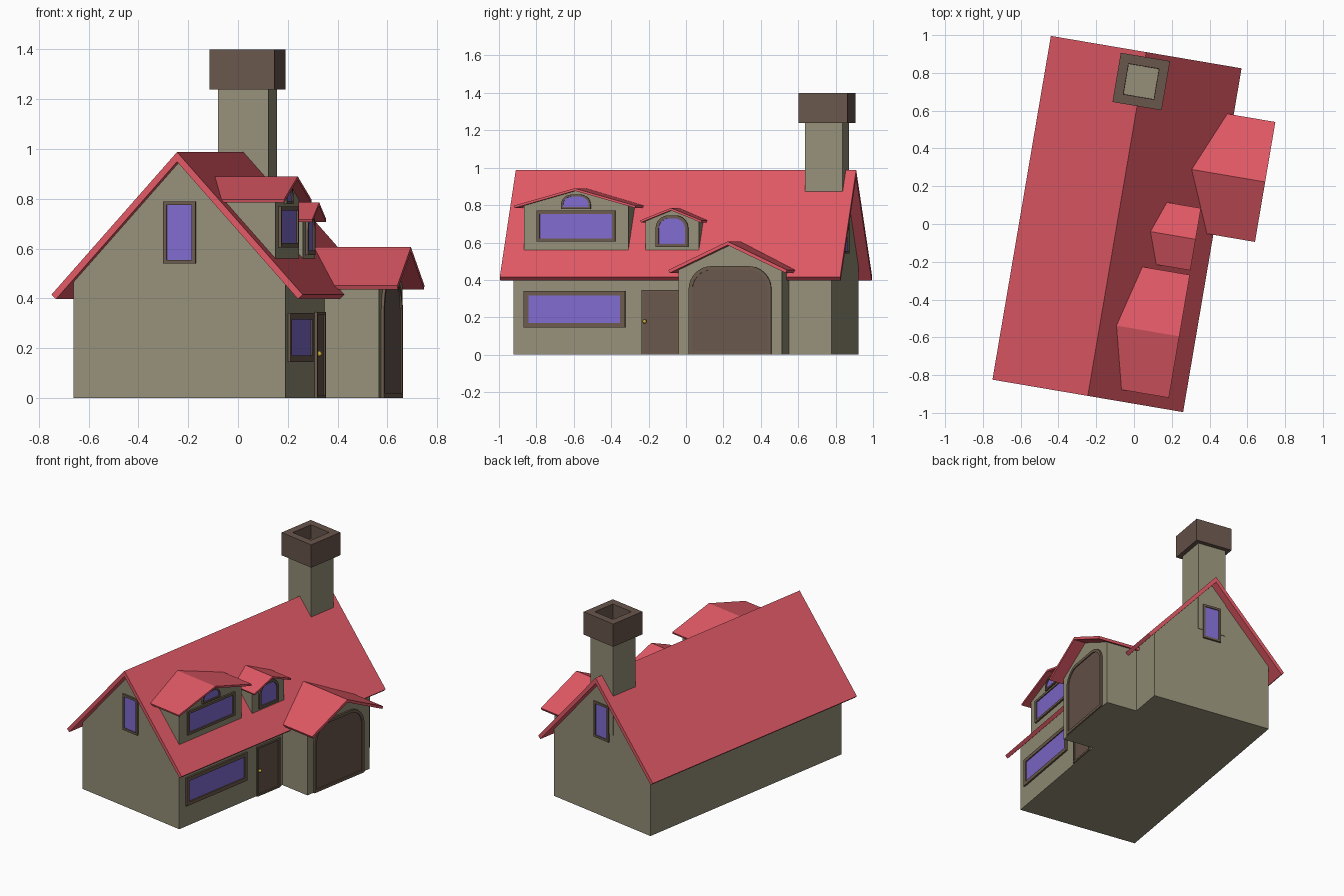
import bpy, bmesh, math
from mathutils import Matrix, Vector

if "Cube" in bpy.data.objects:
    bpy.data.objects.remove(bpy.data.objects["Cube"])

# House frame: u across, v along the ridge, turned a little about z
FRAME = Matrix.Translation((-0.09, 0, 0)) @ Matrix.Rotation(math.radians(-9.65), 4, 'Z')


def material(name, rgb):
    m = bpy.data.materials.new(name)
    m.diffuse_color = (*rgb, 1)
    m.use_nodes = True
    m.node_tree.nodes["Principled BSDF"].inputs["Base Color"].default_value = m.diffuse_color
    return m


WALL = material("plaster", (0.30, 0.28, 0.19))
ROOF = material("roof_red", (0.75, 0.10, 0.13))
BROWN = material("dark_wood", (0.14, 0.093, 0.073))
TRIM = material("trim_wood", (0.15, 0.105, 0.072))
GLASS = material("glass", (0.22, 0.15, 0.63))
GOLD = material("brass", (0.6, 0.42, 0.04))


def finish(name, bm, mat):
    bmesh.ops.recalc_face_normals(bm, faces=bm.faces)
    me = bpy.data.meshes.new(name)
    bm.to_mesh(me)
    bm.free()
    me.materials.append(mat)
    ob = bpy.data.objects.new(name, me)
    ob.matrix_world = FRAME
    bpy.context.collection.objects.link(ob)
    return ob


def prism(name, pts, d0, d1, axis, mat):
    """Extrude a (side, z) profile along u or v."""
    bm = bmesh.new()
    place = (lambda p, d: (d, p[0], p[1])) if axis == 'u' else (lambda p, d: (p[0], d, p[1]))
    face = bm.faces.new([bm.verts.new(place(p, d0)) for p in pts])
    ext = bmesh.ops.extrude_face_region(bm, geom=[face])
    move = Vector(place((0, 0), d1 - d0))
    bmesh.ops.translate(bm, vec=move, verts=[g for g in ext["geom"] if isinstance(g, bmesh.types.BMVert)])
    return finish(name, bm, mat)


def gabled(name, c, wall_hw, z0, roof_hw, ridge, eave, t, walls, roof, axis):
    """Gable-ended walls plus a folded roof slab whose eaves are cut square."""
    s = (ridge - eave) / roof_hw
    n = math.hypot(1, s)
    apex = ridge - t * n
    dx, dz = t * s / n, t / n
    zw = apex - s * wall_hw
    prism(name + "_walls", [(c - wall_hw, z0), (c + wall_hw, z0), (c + wall_hw, zw), (c, apex), (c - wall_hw, zw)],
          *walls, axis, WALL)
    prism(name + "_roof", [(c - roof_hw, eave), (c, ridge), (c + roof_hw, eave), (c + roof_hw - dx, eave - dz),
                           (c, apex), (c - roof_hw + dx, eave - dz)], *roof, axis, ROOF)


def outline(hw, z0, z1, r):
    """Rectangle with rounded top corners when r > 0."""
    pts = [(-hw, z0), (hw, z0)]
    steps = 8 if r else 0
    for cx, start in ((hw - r, 0), (-hw + r, 90)):
        for i in range(steps + 1):
            a = math.radians(start + (90 * i / steps if steps else 0))
            pts.append((cx + r * math.cos(a), z1 - r + r * math.sin(a)) if r else (cx, z1))
    return pts


def opening(name, facing, face, c, hw, z0, z1, w, r=0, mat=GLASS, depth=0.012):
    """Raised frame around a recessed pane; facing is u, front or back."""
    def place(p, d):
        if facing == 'u':
            return (face + d, c + p[0], p[1])
        return (c + p[0], face + (d if facing == 'back' else -d), p[1])
    outer = outline(hw, z0, z1, r)
    inner = outline(hw - w, z0 + w, z1 - w, max(r - w, 0))
    bm = bmesh.new()
    loops = [[bm.verts.new(place(p, d)) for p in pts]
             for pts, d in ((outer, -0.005), (outer, depth), (inner, depth), (inner, -0.005))]
    n = len(outer)
    for a, b in zip(loops, loops[1:] + loops[:1]):
        for i in range(n):
            j = (i + 1) % n
            bm.faces.new((a[i], a[j], b[j], b[i]))
    finish(name + "_frame", bm, TRIM)
    d0, d1 = place((0, 0), -0.004), place((0, 0), 0.005)
    k = 0 if facing == 'u' else 1
    prism(name + "_pane", [(c + p[0], p[1]) for p in inner], d0[k], d1[k], 'u' if k == 0 else 'v', mat)


# House body, porch and two dormers
gabled("house", 0, 0.431, 0, 0.512, 0.988, 0.415, 0.026, (-0.863, 0.863), (-0.923, 0.923), 'v')
gabled("porch", 0.351, 0.28, 0, 0.322, 0.606, 0.453, 0.018, (0.35, 0.653), (0.31, 0.736), 'u')
gabled("large_dormer", -0.531, 0.283, 0.56, 0.33, 0.89, 0.797, 0.013, (0.06, 0.382), (0.06, 0.425), 'u')
gabled("small_dormer", -0.01, 0.145, 0.56, 0.167, 0.785, 0.718, 0.012, (0.15, 0.382), (0.15, 0.424), 'u')

# Windows
opening("front_window", 'front', -0.863, 0, 0.066, 0.54, 0.79, 0.015)
opening("back_window", 'back', 0.863, 0, 0.066, 0.54, 0.79, 0.015)
opening("long_window", 'u', 0.431, -0.531, 0.275, 0.145, 0.342, 0.026)
opening("large_dormer_window", 'u', 0.382, -0.531, 0.213, 0.605, 0.77, 0.017)
opening("large_dormer_top_window", 'u', 0.382, -0.531, 0.08, 0.78, 0.856, 0.011, 0.055)
opening("small_dormer_window", 'u', 0.382, -0.01, 0.088, 0.575, 0.745, 0.017, 0.07)

# Doors
opening("porch_door", 'u', 0.653, 0.351, 0.224, 0, 0.474, 0.02, 0.125, BROWN)
opening("entry_door", 'u', 0.431, -0.063, 0.103, 0, 0.346, 0.013, 0, BROWN)
bm = bmesh.new()
bmesh.ops.create_uvsphere(bm, u_segments=12, v_segments=8, radius=0.011,
                          matrix=Matrix.Translation((0.448, -0.148, 0.178)))
finish("door_knob", bm, GOLD)

# Chimney shaft and hollow cap
CV = 0.765
prism("chimney_shaft", [(-0.102, 0.6), (0.102, 0.6), (0.102, 1.3), (-0.102, 1.3)], CV - 0.102, CV + 0.102, 'v', WALL)
bm = bmesh.new()
rings = []
for h, z in ((0.08, 1.24), (0.132, 1.24), (0.132, 1.4), (0.082, 1.4)):
    rings.append([bm.verts.new((x * h, CV + y * h, z)) for x, y in ((-1, -1), (1, -1), (1, 1), (-1, 1))])
for a, b in zip(rings, rings[1:] + rings[:1]):
    for i in range(4):
        j = (i + 1) % 4
        bm.faces.new((a[i], a[j], b[j], b[i]))
finish("chimney_cap", bm, BROWN)
